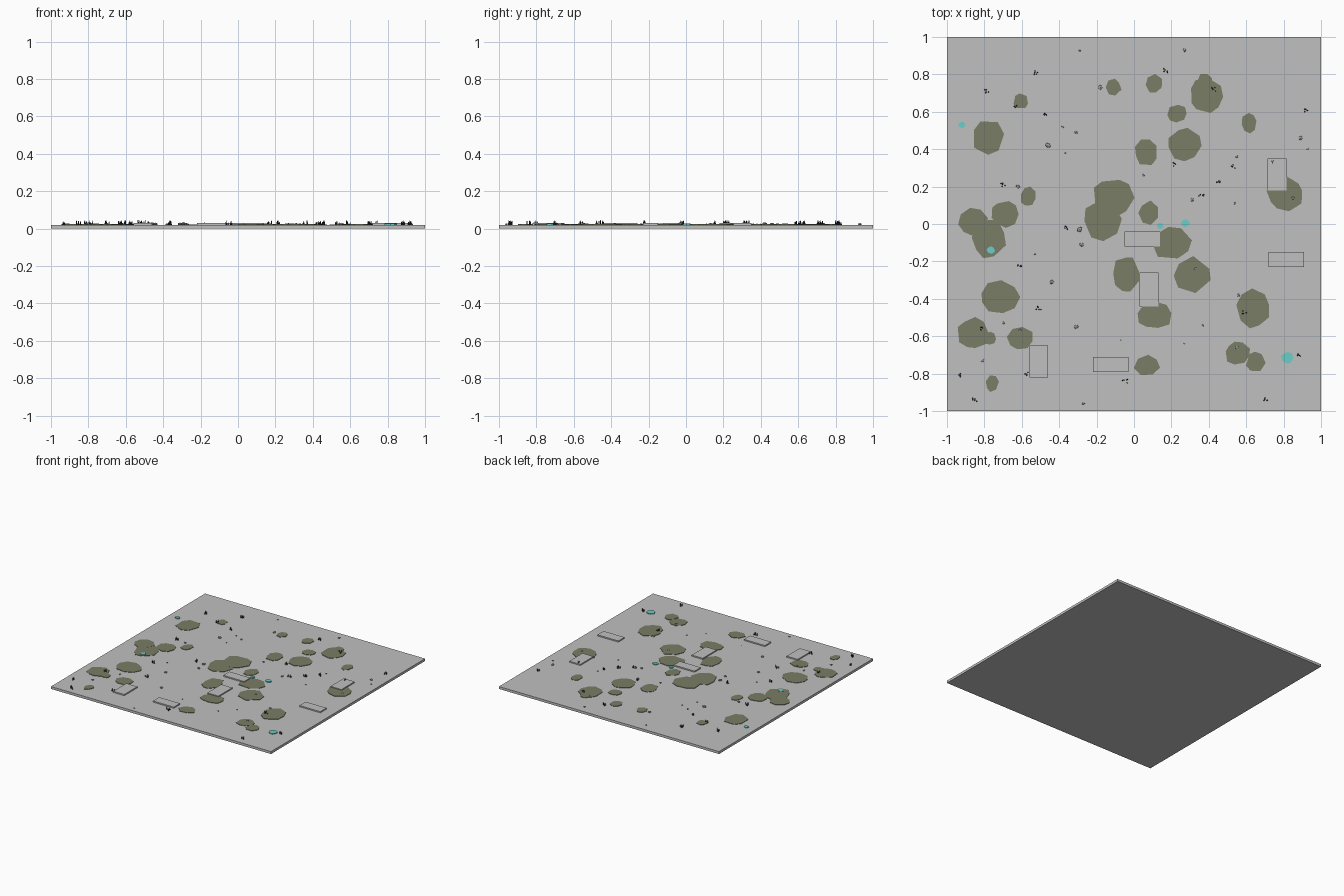
import bpy, bmesh, math, random
from mathutils import Matrix, Vector

random.seed(4)
TOP = 0.02  # ground surface height


def material(name, rgb):
    m = bpy.data.materials.new(name)
    m.diffuse_color = (*rgb, 1)
    return m


stone = material("pale grey", (0.53, 0.53, 0.53))
moss = material("moss olive", (0.195, 0.205, 0.13))
water = material("aqua", (0.155, 0.61, 0.57))
dark = material("dark blade", (0.022, 0.026, 0.022))
rock = material("pebble grey", (0.34, 0.34, 0.34))


def finish(bm, name, mat):
    mesh = bpy.data.meshes.new(name)
    bm.to_mesh(mesh)
    bm.free()
    mesh.materials.append(mat)
    ob = bpy.data.objects.new(name, mesh)
    bpy.context.collection.objects.link(ob)
    return ob


def add_box(bm, x0, x1, y0, y1, z0, z1):
    m = Matrix.Translation(((x0 + x1) / 2, (y0 + y1) / 2, (z0 + z1) / 2))
    m = m @ Matrix.Diagonal((x1 - x0, y1 - y0, z1 - z0, 1))
    bmesh.ops.create_cube(bm, size=1, matrix=m)


def add_patch(bm, cx, cy, rx, ry, z0, z1, sides):
    """Irregular flat polygon with a thin rim."""
    turn = random.uniform(0, math.tau)
    ring = []
    for i in range(sides):
        a = turn + math.tau * (i + random.uniform(-0.2, 0.2)) / sides
        k = random.uniform(0.94, 1.12)
        ring.append((cx + rx * k * math.cos(a), cy + ry * k * math.sin(a)))
    low = [bm.verts.new((x, y, z0)) for x, y in ring]
    high = [bm.verts.new((x, y, z1)) for x, y in ring]
    bm.faces.new(high)
    bm.faces.new(low[::-1])
    for i in range(sides):
        j = (i + 1) % sides
        bm.faces.new((low[i], low[j], high[j], high[i]))


# Ground slab
bm = bmesh.new()
add_box(bm, -1, 1, -1, 1, 0, TOP)
finish(bm, "ground_slab", stone)

# Raised paving stones: left, right, front, back
bm = bmesh.new()
for x0, x1, y0, y1 in [(-0.56, -0.46, -0.82, -0.65), (-0.22, -0.03, -0.79, -0.71),
                       (0.03, 0.13, -0.44, -0.26), (-0.05, 0.14, -0.12, -0.04),
                       (0.72, 0.91, -0.23, -0.15), (0.715, 0.815, 0.18, 0.35)]:
    add_box(bm, x0, x1, y0, y1, TOP - 0.005, TOP + 0.01)
finish(bm, "paving_stones", stone)

# Moss patches: centre and radii
PATCHES = [
    (-.785, .46, .085, .095), (-.605, .655, .04, .04), (-.11, .73, .04, .045),
    (.105, .75, .045, .05), (.385, .685, .09, .09), (.38, .77, .04, .035),
    (.23, .59, .05, .05), (.615, .54, .04, .055), (.065, .385, .06, .07),
    (.27, .425, .085, .085), (-.565, .145, .04, .055), (-.11, .14, .11, .1),
    (-.17, .02, .1, .1), (.08, .06, .055, .06), (-.86, .01, .08, .07),
    (-.69, .055, .07, .07), (-.775, -.08, .09, .1), (-.72, -.39, .1, .085),
    (-.86, -.585, .08, .08), (-.77, -.61, .03, .035), (-.61, -.61, .07, .06),
    (-.76, -.85, .035, .045), (.07, -.755, .065, .055), (.11, -.49, .09, .07),
    (-.045, -.27, .07, .095), (.31, -.27, .1, .09), (.2, -.105, .1, .085),
    (.64, -.45, .085, .1), (.555, -.69, .065, .065), (.65, -.735, .05, .055),
    (.81, .16, .095, .09)]
bm = bmesh.new()
for i, (cx, cy, rx, ry) in enumerate(PATCHES):
    add_patch(bm, cx, cy, rx, ry, TOP - 0.002, TOP + 0.003 + 0.0002 * (i % 4), random.choice((7, 8, 9)))
finish(bm, "moss_patches", moss)

# Small aqua puddles
bm = bmesh.new()
for cx, cy, r in [(-.92, .53, .018), (.14, -.01, .018), (.275, .005, .023),
                  (-.765, -.14, .021), (.82, -.715, .033)]:
    add_patch(bm, cx, cy, r, r * 0.9, TOP - 0.001, TOP + 0.006, 8)
finish(bm, "puddles", water)

# Tufts of thin dark blades
TUFTS = [
    (-.79, .71), (-.52, .81), (-.48, .59), (-.63, .63), (.17, .82), (.43, .72),
    (.92, .61), (.73, .33), (.53, .31), (.45, .22), (.36, .15), (.22, .32),
    (-.37, -.02), (-.7, .21), (-.61, -.22), (-.51, -.45), (-.82, -.56),
    (-.93, -.81), (-.85, -.94), (-.58, -.8), (-.05, -.84), (.59, -.47),
    (.88, -.7), (.7, -.94)]
bm = bmesh.new()
for cx, cy in TUFTS:
    for _ in range(5):
        h = random.uniform(0.012, 0.026)
        x = cx + random.uniform(-0.014, 0.014)
        y = cy + random.uniform(-0.01, 0.01)
        m = Matrix.Translation((x, y, TOP + h / 2 - 0.001))
        m = m @ Matrix.Rotation(random.uniform(-0.15, 0.15), 4, 'Y')
        bmesh.ops.create_cone(bm, cap_ends=True, segments=4, radius1=0.004,
                              radius2=0.0015, depth=h, matrix=m)
finish(bm, "grass_tufts", dark)

# Scattered pebbles: centre and radius
PEBBLES = [
    (-.18, .73, .013), (.27, .93, .01), (-.29, .93, .008), (-.46, .42, .015),
    (-.38, .52, .008), (-.31, .49, .009), (-.62, .2, .011), (-.29, -.03, .015),
    (-.28, -.11, .012), (-.44, -.31, .012), (-.31, -.55, .013), (-.2, -.77, .01),
    (-.27, -.96, .008), (-.81, -.73, .01), (.89, .46, .012), (.93, .4, .007),
    (.55, .36, .008), (.54, .11, .007), (.05, .26, .009), (.27, -.64, .006),
    (.37, -.54, .007), (-.07, -.62, .006), (.33, -.24, .009), (.56, -.38, .009),
    (.55, -.66, .01), (-.61, -.57, .009), (-.53, -.16, .007), (-.37, .38, .007),
    (.85, .14, .009), (.31, .13, .011), (-.7, -.53, .009)]
bm = bmesh.new()
for cx, cy, r in PEBBLES:
    m = Matrix.Translation((cx, cy, TOP + r * 0.35))
    m = m @ Matrix.Rotation(random.uniform(0, 3), 4, 'Z') @ Matrix.Diagonal((1.1, 0.9, 0.6, 1))
    bmesh.ops.create_icosphere(bm, subdivisions=1, radius=r, matrix=m)
finish(bm, "pebbles", rock)
